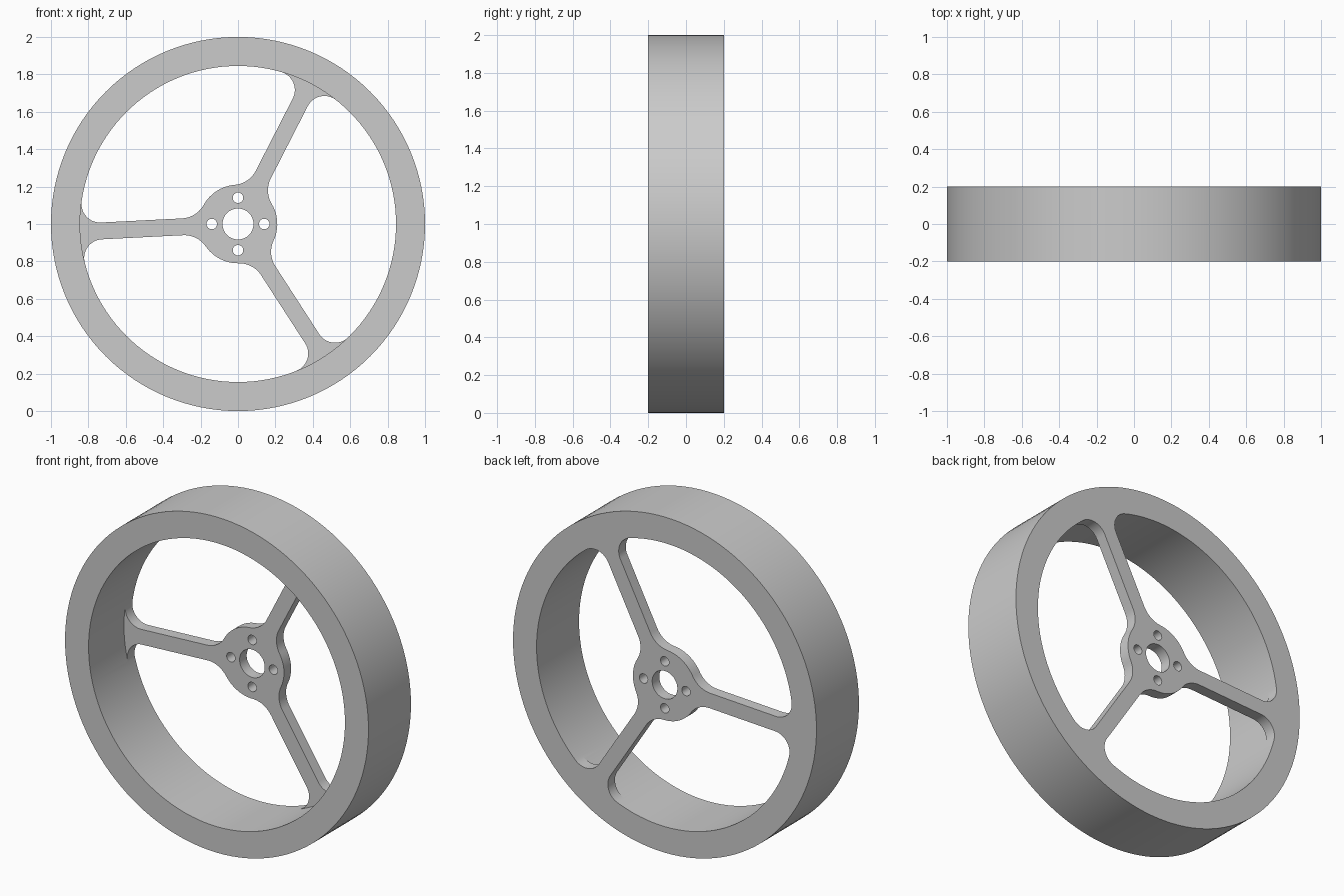
import bpy, bmesh
from math import sin, cos, tau, radians, asin, atan2, sqrt, pi

cube = bpy.data.objects.get("Cube")
if cube:
    bpy.data.objects.remove(cube)

RIM, INNER, HUB = 1.0, 0.845, 0.21
FRONT, BACK, WEB = -0.2, 0.2, 0.133   # WEB = front face of hub and spokes
HALF = 0.045                          # half width of a spoke

metal = bpy.data.materials.new("light grey")
metal.use_nodes = True
grey = (0.6, 0.6, 0.6, 1)
metal.diffuse_color = grey
metal.node_tree.nodes["Principled BSDF"].inputs["Base Color"].default_value = grey


def arc(cx, cz, r, a0, a1, n):
    return [(cx + r * cos(a0 + (a1 - a0) * i / n), cz + r * sin(a0 + (a1 - a0) * i / n))
            for i in range(n + 1)]


def circle(r, n, cx=0, cz=0):
    return arc(cx, cz, r, 0, tau, n)[:-1]


def prism(name, outline, y0, y1):
    """Extrude an outline around the wheel centre along y."""
    bm = bmesh.new()
    face = bm.faces.new([bm.verts.new((x, y0, z + 1)) for x, z in outline])
    ext = bmesh.ops.extrude_face_region(bm, geom=[face])["geom"]
    for v in ext:
        if isinstance(v, bmesh.types.BMVert):
            v.co.y = y1
    bmesh.ops.recalc_face_normals(bm, faces=bm.faces)
    mesh = bpy.data.meshes.new(name)
    bm.to_mesh(mesh)
    bm.free()
    mesh.materials.append(metal)
    obj = bpy.data.objects.new(name, mesh)
    bpy.context.collection.objects.link(obj)
    return obj


def combine(target, other, operation):
    mod = target.modifiers.new(operation, "BOOLEAN")
    mod.object, mod.operation, mod.solver = other, operation, "EXACT"
    bpy.context.view_layer.objects.active = target
    bpy.ops.object.modifier_apply(modifier=mod.name)
    bpy.data.objects.remove(other)


# Rim: wide ring
wheel = prism("wheel", circle(RIM, 128), FRONT, BACK)
combine(wheel, prism("rim_cutter", circle(INNER, 128), FRONT - 0.1, BACK + 0.1), "DIFFERENCE")

# One side of a spoke along +x: hub fillet, straight edge, rim fillet
r1, r2 = 0.14, 0.1
hub_angle = asin((HALF + r1) / (HUB + r1))
x1 = (HUB + r1) * cos(hub_angle)
x2 = sqrt((INNER - r2) ** 2 - (HALF + r2) ** 2)
rim_angle = atan2(HALF + r2, x2)
side = arc(x1, HALF + r1, r1, pi + hub_angle, 1.5 * pi, 10)
side += arc(x2, HALF + r2, r2, -pi / 2, rim_angle, 14)
side.append((0.9 * cos(rim_angle), 0.9 * sin(rim_angle)))
spoke = [(x, -z) for x, z in side] + side[::-1]

# Hub and three spokes as one outline
outline = []
for k in range(3):
    a = radians(62.9) + k * tau / 3
    outline += [(x * cos(a) - z * sin(a), x * sin(a) + z * cos(a)) for x, z in spoke]
    outline += arc(0, 0, HUB, a + hub_angle, a + tau / 3 - hub_angle, 12)[1:-1]
combine(wheel, prism("spokes", outline, WEB, BACK), "UNION")

# Bore and four bolt holes
combine(wheel, prism("bore_cutter", circle(0.083, 48), 0, 0.3), "DIFFERENCE")
for k in range(4):
    hole = circle(0.028, 24, 0.14 * cos(k * pi / 2), 0.14 * sin(k * pi / 2))
    combine(wheel, prism("bolt_cutter", hole, 0, 0.3), "DIFFERENCE")

bpy.ops.object.select_all(action="DESELECT")
wheel.select_set(True)
bpy.context.view_layer.objects.active = wheel
bpy.ops.object.shade_smooth_by_angle(angle=radians(30))
